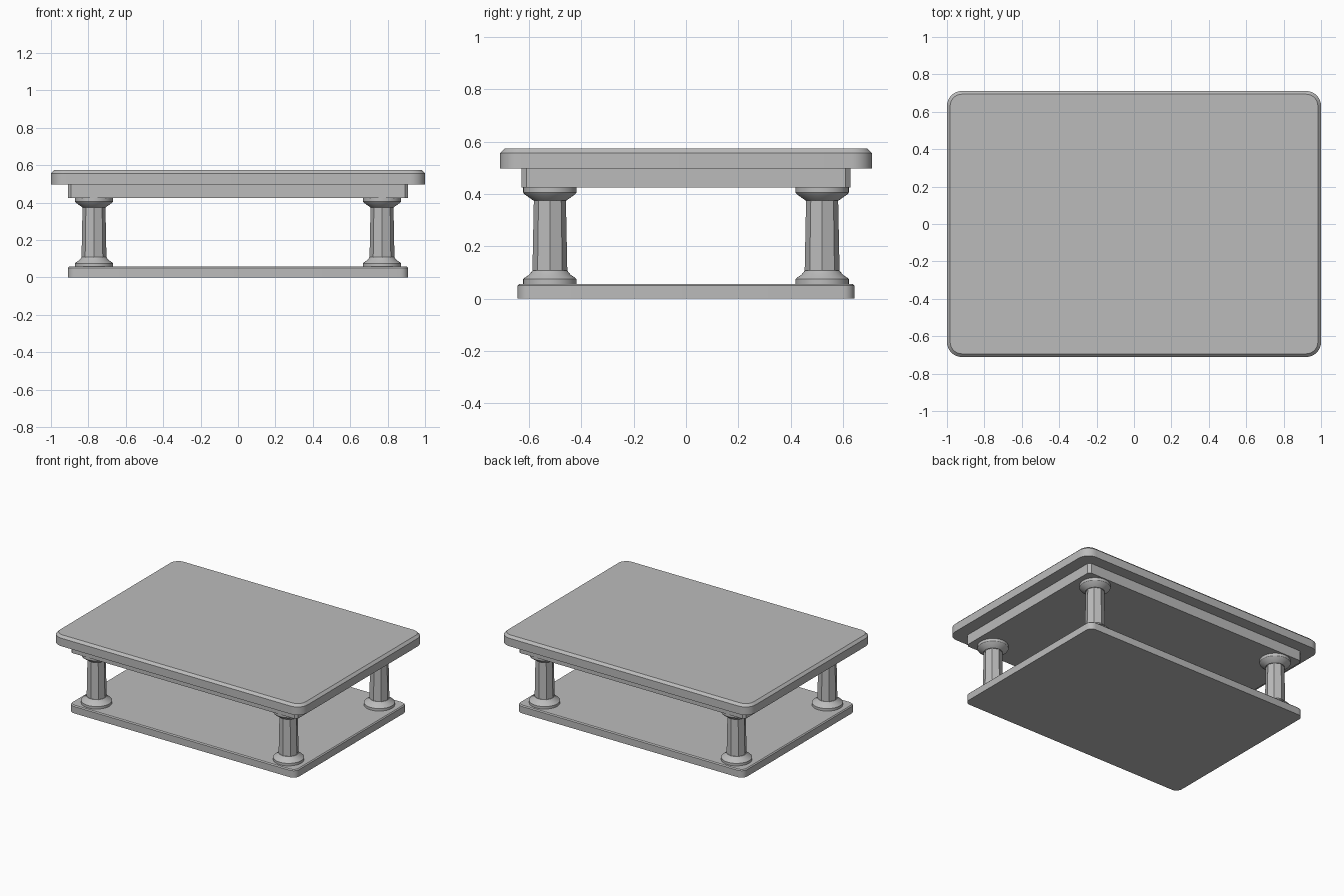
import bpy, bmesh, math

if "Cube" in bpy.data.objects:
    bpy.data.objects.remove(bpy.data.objects["Cube"])

grey = bpy.data.materials.new("plain grey")
grey.diffuse_color = (0.5, 0.5, 0.5, 1)
grey.use_nodes = True
grey.node_tree.nodes["Principled BSDF"].inputs["Base Color"].default_value = grey.diffuse_color


def finish(name, bm, smooth=30):
    bmesh.ops.recalc_face_normals(bm, faces=bm.faces)
    me = bpy.data.meshes.new(name)
    bm.to_mesh(me)
    bm.free()
    me.materials.append(grey)
    ob = bpy.data.objects.new(name, me)
    bpy.context.collection.objects.link(ob)
    bpy.ops.object.select_all(action='DESELECT')
    bpy.context.view_layer.objects.active = ob
    ob.select_set(True)
    if smooth:
        bpy.ops.object.shade_smooth_by_angle(angle=math.radians(smooth))
    return ob


def loft(bm, rings):
    """Skin a stack of equal-count point rings and cap both ends."""
    rows = [[bm.verts.new(p) for p in r] for r in rings]
    n = len(rows[0])
    for a, b in zip(rows, rows[1:]):
        for i in range(n):
            j = (i + 1) % n
            bm.faces.new((a[i], a[j], b[j], b[i]))
    bm.faces.new(rows[0][::-1])
    bm.faces.new(rows[-1])


def slab(name, hx, hy, radius, segs, levels):
    """Rounded rectangle plate; levels are (z, inset) pairs."""
    rings = []
    for z, inset in levels:
        ring = []
        for k, (sx, sy) in enumerate([(1, 1), (-1, 1), (-1, -1), (1, -1)]):
            for s in range(segs + 1):
                a = math.pi / 2 * (k + s / segs)
                r = radius - inset
                ring.append((sx * (hx - radius) + r * math.cos(a),
                             sy * (hy - radius) + r * math.sin(a), z))
        rings.append(ring)
    bm = bmesh.new()
    loft(bm, rings)
    return finish(name, bm)


def turned(name, x, y, sides, profile, smooth):
    """Column part; profile is (radius, z) pairs."""
    bm = bmesh.new()
    loft(bm, [[(x + r * math.cos(math.tau * i / sides),
                y + r * math.sin(math.tau * i / sides), z)
               for i in range(sides)] for r, z in profile])
    return finish(name, bm, smooth)


# Plates: lower shelf, apron block, tabletop
slab("base_shelf", 0.91, 0.643, 0.045, 5, [(0, 0), (0.05, 0), (0.057, 0.007)])
slab("apron", 0.91, 0.628, 0.018, 1, [(0.425, 0), (0.5, 0)])
slab("tabletop", 1.0, 0.711, 0.08, 8, [(0.498, 0), (0.556, 0), (0.573, 0.017)])

# Four columns: octagonal shaft with round foot and capital
for sx in (-1, 1):
    for sy in (-1, 1):
        tag = ("left" if sx < 0 else "right") + ("_front" if sy < 0 else "_back")
        x, y = sx * 0.77, sy * 0.52
        turned("shaft_" + tag, x, y, 8, [(0.067, 0.09), (0.061, 0.39)], 0)
        turned("foot_" + tag, x, y, 32,
               [(0.102, 0.056), (0.102, 0.075), (0.097, 0.08),
                (0.079, 0.092), (0.066, 0.108)], 30)
        turned("capital_" + tag, x, y, 32,
               [(0.063, 0.375), (0.098, 0.4), (0.102, 0.406), (0.102, 0.426)], 30)
